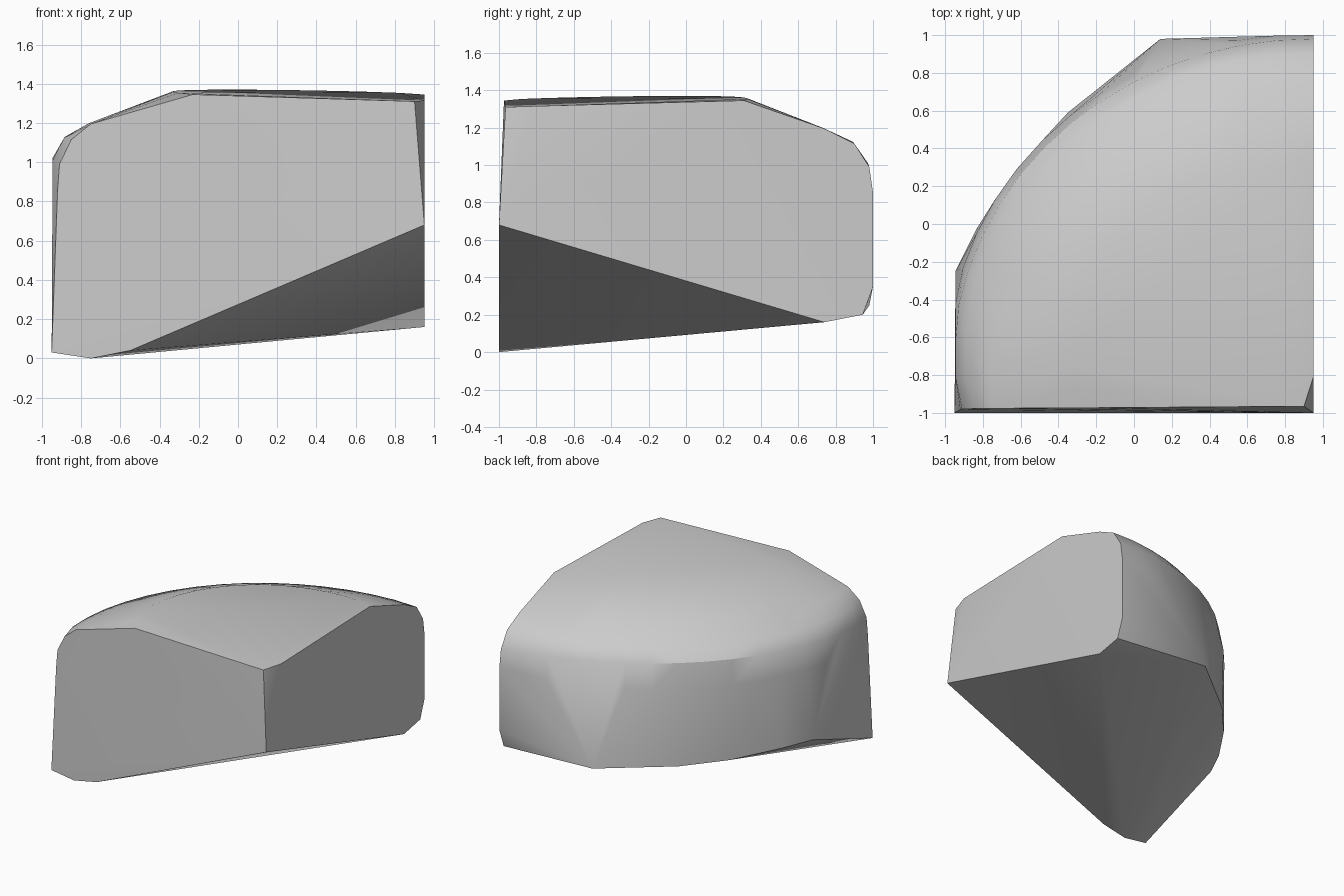
import bpy, bmesh, math

cube = bpy.data.objects.get("Cube")
if cube:
    bpy.data.objects.remove(cube)

# Stone colour
stone = bpy.data.materials.new("pale_grey_stone")
stone.use_nodes = True
stone.diffuse_color = (0.6, 0.6, 0.6, 1)
bsdf = next(n for n in stone.node_tree.nodes if n.type == 'BSDF_PRINCIPLED')
bsdf.inputs["Base Color"].default_value = stone.diffuse_color
bsdf.inputs["Roughness"].default_value = 0.8

CORNER_X, CORNER_Y = 0.95, -1.0
STEPS = 16


def arc(r_front, r_side, r_mid, z_end, z_mid):
    """Quarter ring around the square corner, from the side wall to the front wall."""
    ring = []
    for i in range(STEPS + 1):
        t = i / STEPS
        a = math.pi / 2 * (1 + t)
        bulge = max(0.0, math.sin(math.pi * t)) ** 0.65
        flat_r = r_side + (r_front - r_side) * t
        r = flat_r + (r_mid - flat_r) * bulge
        z = z_end + (z_mid - z_end) * bulge
        x = max(CORNER_X + r * math.cos(a), -0.945)
        y = min(CORNER_Y + r * math.sin(a), 1.0)
        if i == STEPS:
            y = CORNER_Y + 0.02 * z      # front wall leans back a little
        ring.append((x, y, z))
    return ring


# Rounded rim: crown, slope, shoulder and upper wall
points = []
for level in [(1.18, 1.31, 1.40, 1.345, 1.37),
              (1.70, 1.74, 1.75, 1.195, 1.205),
              (1.80, 1.90, 1.92, 1.115, 1.14),
              (1.86, 1.98, 2.00, 0.99, 1.05),
              (1.87, 2.00, 2.035, 0.85, 0.86)]:
    points += arc(*level)

# Square corner with its small chamfer
points += [(0.95, -1, 0.68), (0.90, -0.965, 1.31), (0.95, -0.81, 1.315)]

# Lower edge of the side wall and the slanted underside
points += [(0.95, 1, 0.35), (0.95, 0.945, 0.2), (0.95, 0.74, 0.16),
           (-0.55, -1, 0.04), (-0.75, -1, 0), (-0.95, -1, 0.03)]

# Lower edge of the curved wall
points += [(0.14, 0.98, 0.25), (-0.35, 0.59, 0.25), (-0.6, 0.31, 0.26),
           (-0.83, -0.02, 0.29), (-0.945, -0.25, 0.3)]

# Wrap the points into one solid wedge
bm = bmesh.new()
for p in points:
    bm.verts.new(p)
hull = bmesh.ops.convex_hull(bm, input=bm.verts)
loose = [v for v in bm.verts if not v.link_faces]
bmesh.ops.delete(bm, geom=loose, context='VERTS')
bmesh.ops.dissolve_limit(bm, angle_limit=math.radians(0.8),
                         verts=bm.verts, edges=bm.edges)
bmesh.ops.recalc_face_normals(bm, faces=bm.faces)

mesh = bpy.data.meshes.new("stone_wedge")
bm.to_mesh(mesh)
bm.free()
mesh.materials.append(stone)
wedge = bpy.data.objects.new("stone_wedge", mesh)
bpy.context.collection.objects.link(wedge)

bpy.ops.object.select_all(action='DESELECT')
wedge.select_set(True)
bpy.context.view_layer.objects.active = wedge
bpy.ops.object.shade_smooth_by_angle(angle=math.radians(30))
